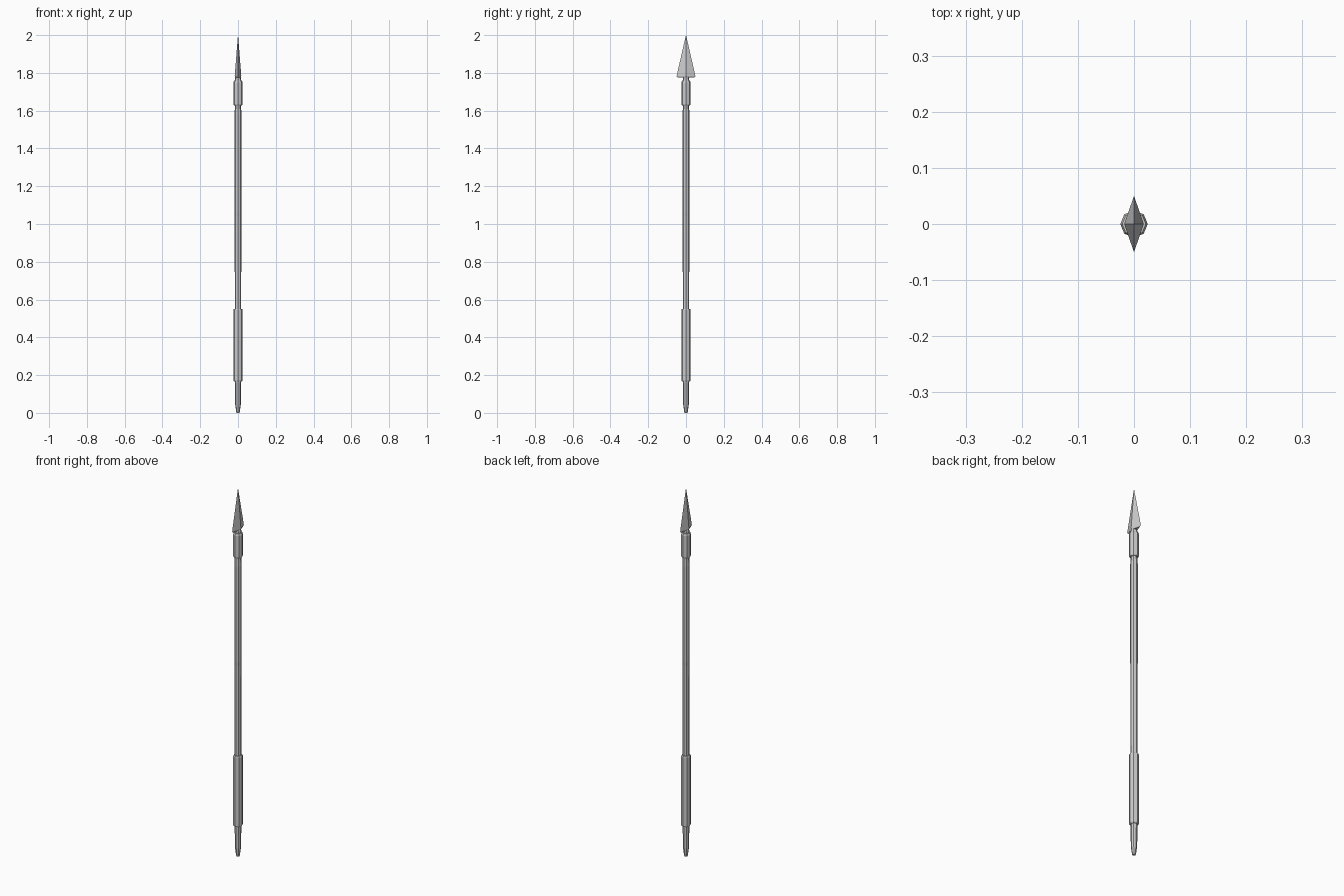
import bpy, bmesh
from math import cos, sin, pi

if "Cube" in bpy.data.objects:
    bpy.data.objects.remove(bpy.data.objects["Cube"])


def loft(name, rings, sides=8):
    """Stack of (z, x radius, y radius) rings joined into a closed solid."""
    bm = bmesh.new()
    loops = []
    for z, rx, ry in rings:
        loops.append([bm.verts.new((rx * cos(2 * pi * i / sides),
                                    ry * sin(2 * pi * i / sides), z))
                      for i in range(sides)])
    for a, b in zip(loops, loops[1:]):
        for i in range(sides):
            j = (i + 1) % sides
            bm.faces.new((a[i], a[j], b[j], b[i]))
    bm.faces.new(loops[0][::-1])
    bm.faces.new(loops[-1])
    bmesh.ops.remove_doubles(bm, verts=bm.verts, dist=1e-5)
    bmesh.ops.recalc_face_normals(bm, faces=bm.faces)
    mesh = bpy.data.meshes.new(name)
    bm.to_mesh(mesh)
    bm.free()
    obj = bpy.data.objects.new(name, mesh)
    bpy.context.collection.objects.link(obj)
    return obj


def turned(name, profile):
    """Octagonal turned part from (z, radius) points."""
    return loft(name, [(z, r, r) for z, r in profile])


# Tapered metal butt
turned("butt_cap", [(0, 0.008), (0.008, 0.010), (0.045, 0.015), (0.17, 0.017)])

# Thick wrapped grip
turned("grip", [(0.165, 0.021), (0.172, 0.0245), (0.545, 0.0245), (0.55, 0.022)])

# Slim shaft, slightly thicker toward the head
turned("shaft", [(0.54, 0.017), (1.04, 0.0175), (1.06, 0.0185),
                 (1.58, 0.0185), (1.615, 0.0165), (1.64, 0.0165)])

# Socket below the head, with a narrow neck
turned("socket", [(1.627, 0.021), (1.633, 0.0245), (1.75, 0.0245), (1.76, 0.021)])
turned("neck", [(1.755, 0.017), (1.768, 0.017), (1.785, 0.012)])

# Diamond-section blade, wide along y
loft("blade", [(1.775, 0.014, 0.045), (1.783, 0.0175, 0.05), (2.0, 0.0003, 0.0003)], 4)
